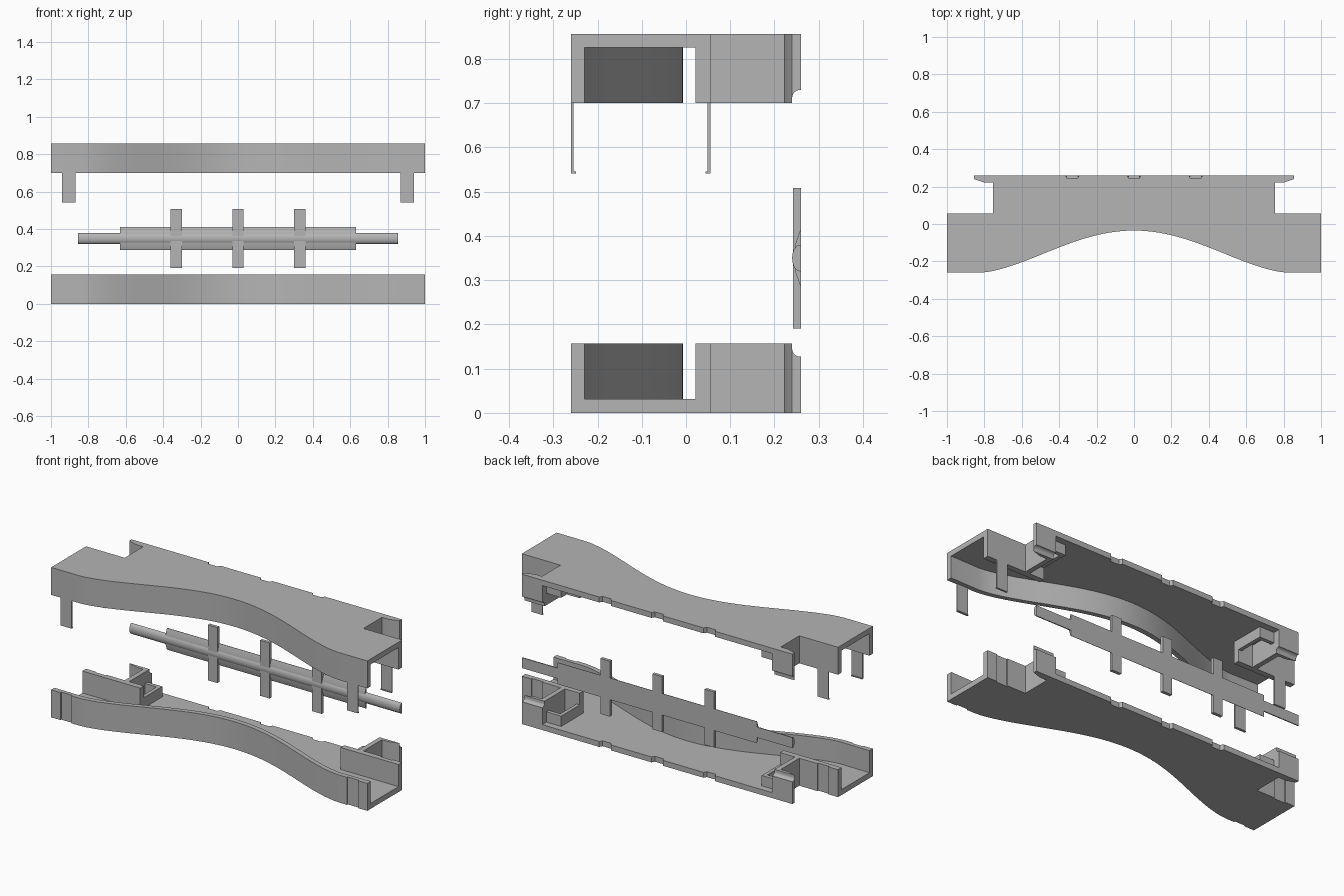
import bpy, bmesh, math

if "Cube" in bpy.data.objects:
    bpy.data.objects.remove(bpy.data.objects["Cube"], do_unlink=True)

grey = bpy.data.materials.new("plain_grey")
grey.use_nodes = True
grey.diffuse_color = (0.46, 0.46, 0.46, 1)
grey.node_tree.nodes["Principled BSDF"].inputs["Base Color"].default_value = (0.46, 0.46, 0.46, 1)

H, T = 0.157, 0.031            # shell height, wall thickness
TOP = 0.857                    # top of the raised upper shell
G0, G1, GD = 0.87, 0.94, 0.007  # clip groove range and depth
CLIPS = (-0.33, 0, 0.33)
parts = []


def prism(name, pts, lo, hi, axis="z"):
    """Extrude a closed outline; axis z takes (x, y), axis x takes (y, z)."""
    bm = bmesh.new()
    place = (lambda p, h: (p[0], p[1], h)) if axis == "z" else (lambda p, h: (h, p[0], p[1]))
    a = [bm.verts.new(place(p, lo)) for p in pts]
    b = [bm.verts.new(place(p, hi)) for p in pts]
    bm.faces.new(a)
    bm.faces.new(b)
    n = len(pts)
    for i in range(n):
        j = (i + 1) % n
        bm.faces.new((a[i], a[j], b[j], b[i]))
    bmesh.ops.recalc_face_normals(bm, faces=bm.faces)
    me = bpy.data.meshes.new(name)
    bm.to_mesh(me)
    bm.free()
    me.materials.append(grey)
    ob = bpy.data.objects.new(name, me)
    bpy.context.collection.objects.link(ob)
    parts.append(ob)
    return ob


def box(name, x0, x1, y0, y1, z0, z1):
    x0, x1 = sorted((x0, x1))
    z0, z1 = sorted((z0, z1))
    return prism(name, [(x0, y0), (x1, y0), (x1, y1), (x0, y1)], z0, z1)


def front_curve(x):
    if abs(x) >= 0.82:
        return -0.26
    return -0.26 + 0.225 * ((1 + math.cos(math.pi * x / 0.82)) / 2) ** 0.78


def front_edge(grooved):
    """Front outline from left to right, with clip grooves if wanted."""
    mid = [(x, front_curve(x)) for x in (-0.82 + 1.64 * i / 48 for i in range(49))]
    end = [(1, -0.26)]
    if grooved:
        end = [(G0, -0.26), (G0, -0.26 + GD), (G1, -0.26 + GD), (G1, -0.26)] + end
    return [(-x, y) for x, y in reversed(end)] + mid + end


def rear_side(grooved):
    """Stepped rear side outline, from the end face to the lip."""
    g = [(G1, 0.055), (G1, 0.055 - GD), (G0, 0.055 - GD), (G0, 0.055)] if grooved else []
    return [(1, 0.055)] + g + [(0.755, 0.055), (0.755, 0.222), (0.8, 0.222),
                               (0.855, 0.24), (0.855, 0.26)]


def back_edge():
    """Rear edge from right to left with three shallow clip notches."""
    pts = []
    for c in reversed(CLIPS):
        pts += [(c + 0.037, 0.26), (c + 0.027, 0.243), (c - 0.027, 0.243), (c - 0.037, 0.26)]
    return pts


def carve(ob, cutter):
    m = ob.modifiers.new("carve", "BOOLEAN")
    m.operation = "DIFFERENCE"
    m.solver = "EXACT"
    m.object = cutter
    bpy.context.view_layer.objects.active = ob
    bpy.ops.object.modifier_apply(modifier="carve")


def shell(prefix, zmap, grooved):
    def span(a, b):
        return sorted((zmap(a), zmap(b)))

    # plate
    side = rear_side(grooved)
    outline = (front_edge(grooved) + side + back_edge()
               + [(-x, y) for x, y in reversed(side)])
    prism(prefix + "_plate", outline, *span(0, T))

    # curved front wall
    inner = [(1, -0.26 + T)] + [(x, front_curve(x) + T - 0.003)
             for x in (0.82 - 1.64 * i / 48 for i in range(49))] + [(-1, -0.26 + T)]
    prism(prefix + "_front_wall", front_edge(grooved) + inner, *span(T, H))

    # channel cutter for the rounded bar seat at the rear lips
    arc = [(0.24 + 0.018 * (1 - math.cos(t)), 0.127 + 0.018 * (1 - math.sin(t)))
           for t in (math.pi / 2 * i / 8 for i in range(9))]
    prof = [(0.24, 0.2)] + arc + [(0.3, 0.127), (0.3, 0.2)]
    cutter = prism("channel_cutter", [(y, zmap(z)) for y, z in prof], -1.1, 1.1, "x")
    cutter.hide_render = True
    parts.remove(cutter)

    for s, label in ((1, "left"), (-1, "right")):
        # stepped rear wall with lip
        wall = [(0.634, 0.022), (1, 0.022)] + side + [(0.727, 0.26), (0.727, 0.055), (0.634, 0.055)]
        ob = prism(f"{prefix}_rear_wall_{label}", [(s * x, y) for x, y in wall], *span(T, H))
        carve(ob, cutter)
        # low pocket behind the wall
        z0, z1 = zmap(T), zmap(0.09)
        box(f"{prefix}_pocket_side_{label}", s * 0.634, s * 0.655, 0.055, 0.222, z0, z1)
        box(f"{prefix}_pocket_back_{label}", s * 0.655, s * 0.727, 0.2, 0.222, z0, z1)
    bpy.data.objects.remove(cutter, do_unlink=True)


shell("lower", lambda z: z, True)
shell("upper", lambda z: TOP - z, False)

# hooked legs under the upper shell
for s, label in ((1, "left"), (-1, "right")):
    for place, y in (("front", -0.26), ("rear", 0.055)):
        d = 1 if y < 0 else -1
        hook = [(y, TOP - H), (y, 0.541), (y + d * 0.011, 0.541), (y + d * 0.011, 0.546),
                (y + d * 0.006, 0.546), (y + d * 0.006, TOP - H)]
        lo, hi = sorted((s * G0, s * G1))
        prism(f"{place}_leg_{label}", hook, lo, hi, "x")

# cover: rounded bar, wider bevelled strip and three cross clips
ZC = 0.35
bar = [(0.26, ZC + 0.03), (0.26, ZC - 0.03)]
bar += [(0.258 - 0.018 * math.cos(t), ZC + 0.03 * math.sin(t))
        for t in (-math.pi / 2 + math.pi * i / 16 for i in range(17))]
prism("cover_bar", bar, -0.855, 0.855, "x")
strip = [(0.26, ZC - 0.062), (0.258, ZC - 0.062), (0.246, ZC - 0.028),
         (0.246, ZC + 0.028), (0.258, ZC + 0.062), (0.26, ZC + 0.062)]
prism("cover_strip", strip, -0.63, 0.63, "x")
for c, label in zip(CLIPS, ("right", "middle", "left")):
    box("cover_clip_" + label, c - 0.03, c + 0.03, 0.242, 0.26, 0.191, 0.508)

# smooth curves, sharp corners
bpy.ops.object.select_all(action="DESELECT")
for ob in parts:
    ob.select_set(True)
bpy.context.view_layer.objects.active = parts[0]
bpy.ops.object.shade_smooth_by_angle(angle=math.radians(25))
